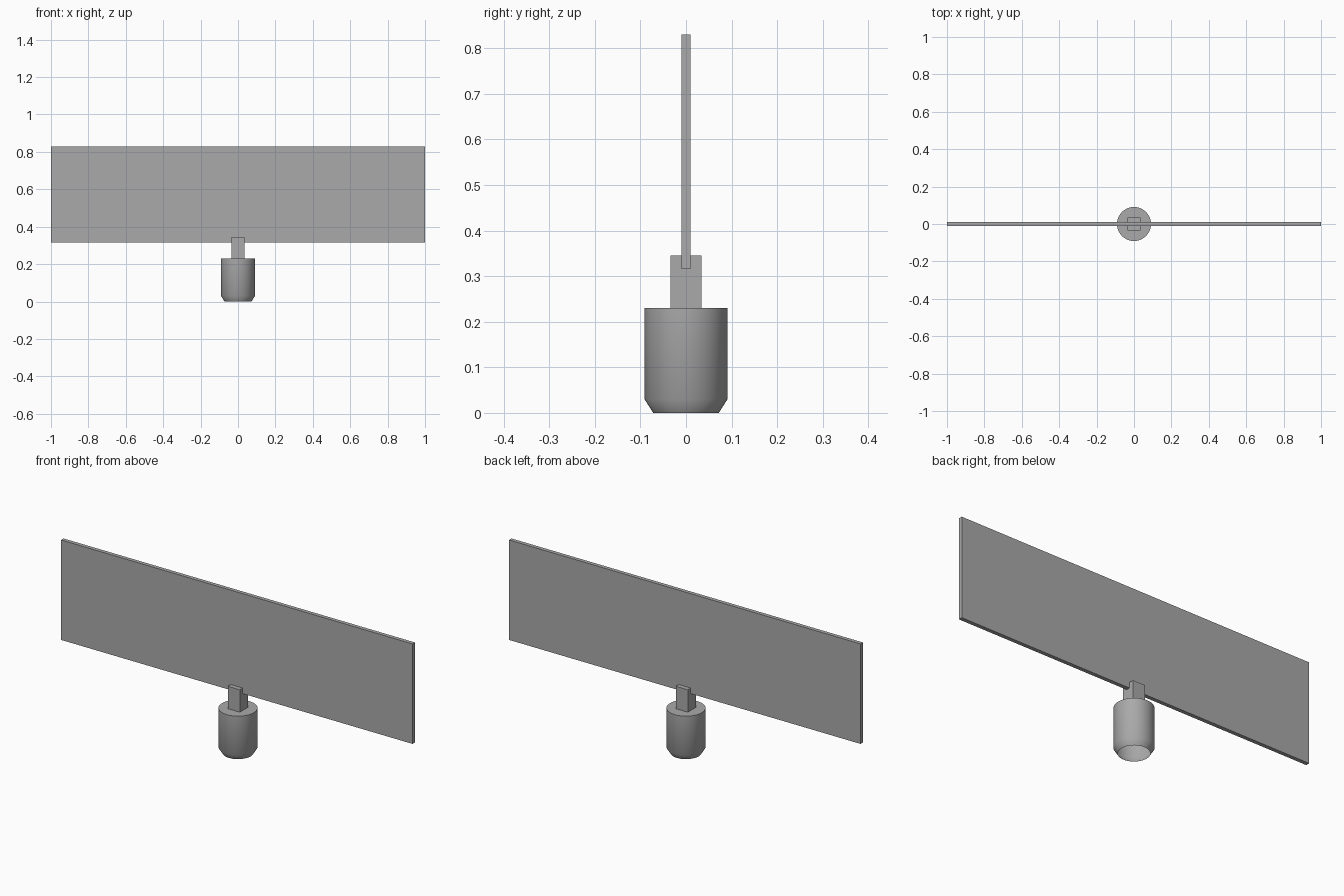
import bpy, bmesh, math

cube = bpy.data.objects.get("Cube")
if cube:
    bpy.data.objects.remove(cube, do_unlink=True)

grey = bpy.data.materials.new("plain_grey")
grey.use_nodes = True
colour = (0.4, 0.4, 0.4, 1)
grey.diffuse_color = colour
grey.node_tree.nodes["Principled BSDF"].inputs["Base Color"].default_value = colour


def finish(name, bm):
    mesh = bpy.data.meshes.new(name)
    bm.to_mesh(mesh)
    bm.free()
    mesh.materials.append(grey)
    obj = bpy.data.objects.new(name, mesh)
    bpy.context.collection.objects.link(obj)
    return obj


def box(name, size_x, size_y, z_low, z_high):
    bm = bmesh.new()
    bmesh.ops.create_cube(bm, size=1)
    bmesh.ops.scale(bm, vec=(size_x, size_y, z_high - z_low), verts=bm.verts)
    bmesh.ops.translate(bm, vec=(0, 0, (z_low + z_high) / 2), verts=bm.verts)
    return finish(name, bm)


# Thin upright board and the square post that grips its lower edge
box("board", 2.0, 0.02, 0.316, 0.83)
box("post", 0.068, 0.068, 0.23, 0.345)

# Hollow base cup: tapered foot, straight wall, closed top, open underneath
bm = bmesh.new()
profile = [(0.072, 0), (0.091, 0.03), (0.091, 0.23), (0, 0.23)]
verts = [bm.verts.new((r, 0, z)) for r, z in profile]
edges = [bm.edges.new(pair) for pair in zip(verts, verts[1:])]
bmesh.ops.spin(bm, geom=verts + edges, cent=(0, 0, 0), axis=(0, 0, 1),
               angle=math.tau, steps=48, use_duplicate=False)
bmesh.ops.remove_doubles(bm, verts=bm.verts, dist=0.0001)
bmesh.ops.recalc_face_normals(bm, faces=bm.faces)
cup = finish("base_cup", bm)

bpy.ops.object.select_all(action="DESELECT")
cup.select_set(True)
bpy.context.view_layer.objects.active = cup
bpy.ops.object.shade_smooth_by_angle(angle=math.radians(40))
